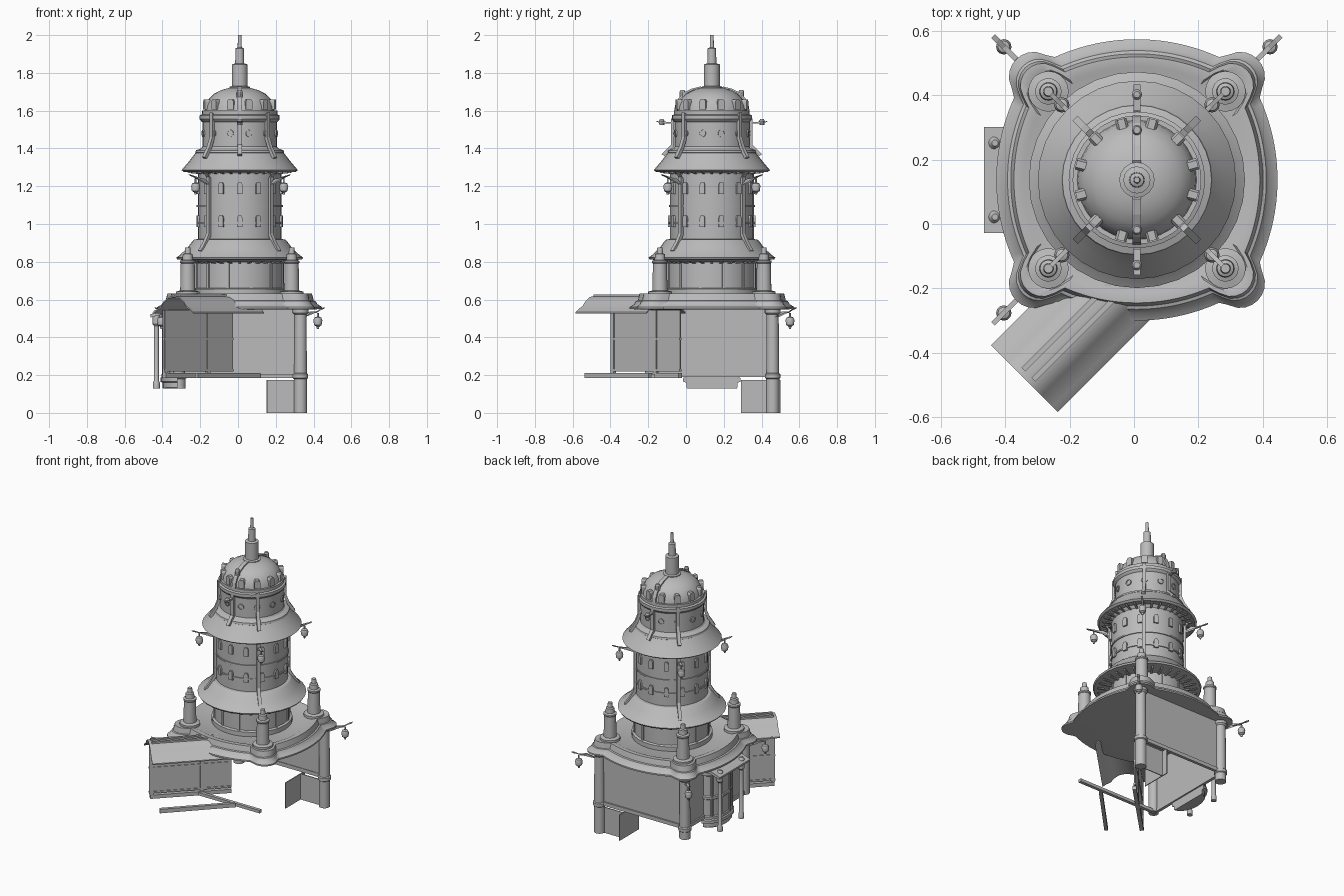
import bpy, bmesh, math
from mathutils import Matrix, Vector

cube = bpy.data.objects.get("Cube")
if cube:
    bpy.data.objects.remove(cube, do_unlink=True)

CX, CY = 0.009, 0.137
DIAGONALS = [math.radians(45 + 90 * i) for i in range(4)]

stone = bpy.data.materials.new("warm_grey")
stone.use_nodes = True
GREY = (0.5, 0.5, 0.5, 1)
stone.diffuse_color = GREY
stone.node_tree.nodes["Principled BSDF"].inputs["Base Color"].default_value = GREY


def finish(name, bm, matrix=Matrix(), smooth=True):
    bmesh.ops.recalc_face_normals(bm, faces=bm.faces)
    me = bpy.data.meshes.new(name)
    bm.to_mesh(me)
    bm.free()
    me.materials.append(stone)
    if smooth:
        me.shade_smooth()
        me.set_sharp_from_angle(angle=math.radians(32))
    ob = bpy.data.objects.new(name, me)
    ob.matrix_world = matrix
    bpy.context.collection.objects.link(ob)
    return ob


def loft(name, rings, matrix=Matrix()):
    """Skin a list of point rings and cap both ends."""
    bm = bmesh.new()
    rows = [[bm.verts.new(p) for p in ring] for ring in rings]
    n = len(rows[0])
    for a, b in zip(rows, rows[1:]):
        for i in range(n):
            j = (i + 1) % n
            bm.faces.new((a[i], a[j], b[j], b[i]))
    bm.faces.new(rows[0])
    bm.faces.new(rows[-1])
    return finish(name, bm, matrix)


def lathe(name, profile, x=CX, y=CY, n=32, z=0, matrix=None):
    ring = [(math.cos(2 * math.pi * i / n), math.sin(2 * math.pi * i / n)) for i in range(n)]
    return loft(name, [[(r * c, r * s, h) for c, s in ring] for r, h in profile],
                matrix or Matrix.Translation((x, y, z)))


def prism(name, poly, depth, loc, angle, smooth=False):
    """Polygon in (u, z), extruded along v, turned about z."""
    bm = bmesh.new()
    ends = [[bm.verts.new((u, v, z)) for u, z in poly] for v in (-depth / 2, depth / 2)]
    for e in ends:
        bm.faces.new(e)
    for i in range(len(poly)):
        j = (i + 1) % len(poly)
        bm.faces.new((ends[0][i], ends[0][j], ends[1][j], ends[1][i]))
    return finish(name, bm, Matrix.Translation(loc) @ Matrix.Rotation(angle, 4, 'Z'), smooth)


def box(name, a, b):
    """Axis-aligned box from low corner a to high corner b."""
    poly = [(a[0], a[2]), (b[0], a[2]), (b[0], b[2]), (a[0], b[2])]
    prism(name, poly, b[1] - a[1], (0, (a[1] + b[1]) / 2, 0), 0)


def strap(name, path, thick, width, angle):
    """Flat bar following a (radius, z) path on the tower."""
    poly = path + [(r + thick, z + thick * 0.6) for r, z in reversed(path)]
    prism(name, poly, width, (CX, CY, 0), angle)


def around(r, a, z=0):
    return (CX + r * math.cos(a), CY + r * math.sin(a), z)


def arch(w, h):
    return [(-w, 0), (w, 0), (w, h * .8), (w * .6, h), (-w * .6, h), (-w, h * .8)]


# Tower body, eaves, dome and spire
lathe("lower_drum", [(.25, .62), (.25, .655), (.235, .66), (.235, .82)])
lathe("lower_eave", [(.235, .8), (.3, .81), (.33, .812), (.336, .822), (.318, .835), (.278, .872), (.25, .91),
                     (.24, .918), (.222, .92)])
lathe("middle_drum", [(.222, .91), (.222, 1.0), (.228, 1.0), (.228, 1.01), (.222, 1.01), (.222, 1.09),
                      (.228, 1.09), (.228, 1.1), (.222, 1.1), (.222, 1.27), (.24, 1.29), (.24, 1.31)])
lathe("upper_eave", [(.22, 1.29), (.295, 1.275), (.308, 1.285), (.27, 1.33), (.235, 1.375), (.225, 1.39), (.2, 1.39)])
lathe("upper_drum", [(.225, 1.37), (.235, 1.378), (.232, 1.39), (.205, 1.4), (.198, 1.41), (.198, 1.54), (.205, 1.545),
                     (.212, 1.555), (.212, 1.575), (.2, 1.58), (.2, 1.6), (.185, 1.6)])
lathe("dome", [(.187, 1.59), (.182, 1.625), (.165, 1.66), (.135, 1.69), (.095, 1.71), (.05, 1.722)])
lathe("spire", [(.055, 1.71), (.055, 1.726), (.042, 1.73), (.042, 1.845), (.024, 1.85), (.022, 1.93),
                (.011, 1.935), (.009, 2.0)], n=16)

# Windows, portholes, dormers and eave brackets
for i in range(14):
    a = -math.pi / 2 + i * 2 * math.pi / 14
    for z in (.985, 1.16):
        prism("window_frame", arch(.014, .06), .02, around(.222, a, z), a + math.pi / 2)
for i in range(12):
    a = math.radians(15 + 30 * i)
    prism("dormer", arch(.018, .055), .06, around(.165, a, 1.605), a + math.pi / 2)
    turn = Matrix.Translation(around(.19, a, 1.48)) @ Matrix.Rotation(a, 4, 'Z') @ Matrix.Rotation(math.pi / 2, 4, 'Y')
    lathe("porthole", [(.02, 0), (.02, .014), (.014, .014), (.014, .01)], n=12, matrix=turn)
    strap("drum_pilaster", [(.23, .65), (.23, .8)], .01, .014, a)
for i in range(32):
    a = 2 * math.pi * i / 32
    strap("lower_bracket", [(.23, .79), (.3, .795)], .012, .014, a)
    strap("upper_bracket", [(.22, 1.265), (.27, 1.27)], .012, .012, a)

# Straps down the tower, with lanterns on arms
LANTERN = [(.005, 0), (.008, .012), (.02, .02), (.024, .045), (.018, .06), (.005, .065), (.005, .085)]


def lantern(r, a, z):
    x, y, _ = around(r, a)
    lathe("lantern", LANTERN, x, y, 12, z)


for a in DIAGONALS:
    strap("long_strap", [(.285, .85), (.25, .895), (.225, .94), (.225, 1.24), (.25, 1.27)], .016, .022, a)
    strap("upper_strap", [(.255, 1.345), (.22, 1.4), (.2, 1.45), (.2, 1.58)], .016, .022, a)
    strap("upper_arm", [(.22, 1.2), (.26, 1.235), (.31, 1.235), (.345, 1.25), (.365, 1.255)], .012, .014, a)
    lantern(.33, a, 1.155)
for a in DIAGONALS[:3]:
    strap("lower_arm", [(.47, .5), (.52, .53), (.57, .53), (.6, .545), (.62, .55)], .012, .016, a)
    lantern(.585, a, .445)
for a in (math.pi / 2, -math.pi / 2):
    strap("dome_rib", [(.19, 1.59), (.184, 1.625), (.167, 1.66), (.137, 1.69), (.097, 1.71), (.05, 1.722)], .01, .026, a)
    strap("centre_strap", [(.25, 1.36), (.2, 1.41), (.2, 1.55)], .016, .022, a)
    strap("side_peg", [(.2, 1.53), (.28, 1.535)], .016, .022, a)
    lathe("peg_tip", [(.014, 0), (.016, .02), (.01, .03)], *around(.265, a)[:2], 10, 1.525)
    lathe("dome_peg", [(.016, 0), (.016, .03), (.011, .04)], *around(.155, a)[:2], 10, 1.67)


# Terrace: four bowed sides merging into round corner lobes
def terrace_ring(inset, z, n=160):
    ring = []
    for i in range(n):
        a = 2 * math.pi * i / n
        c, s = math.cos(a), math.sin(a)
        m = max(abs(c), abs(s))
        k, R = .18, .617 - inset
        r = -k * m + math.sqrt(R * R - k * k * (1 - m * m))
        u, v = abs(c), abs(s)
        centre = .32 - inset * .5
        t, d = centre * (u + v), centre * (u - v)
        q = (.078 - inset * .15) ** 2 - d * d
        if q > 0:
            r = max(r, t + math.sqrt(q))
        ring.append((r * c, r * s, z))
    return ring


loft("terrace", [terrace_ring(*p) for p in
                 [(.04, .548), (0, .55), (0, .56), (.025, .575), (.035, .592), (.045, .595), (.05, .615),
                  (.055, .632), (.085, .632), (.1, .625)]], Matrix.Translation((CX, CY, 0)))

# Corner turrets above and columns below
for a in DIAGONALS:
    x, y, _ = around(.389, a)
    lathe("corner_turret", [(.063, .61), (.063, .642), (.04, .648), (.037, .79), (.041, .795), (.041, .805),
                            (.028, .81), (.026, .84), (.016, .845), (.014, .875)], x, y, 20)
for a, foot in zip(DIAGONALS, (0, .13)):
    x, y, _ = around(.455, a)
    lathe("corner_column", [(.035, foot), (.035, .18), (.041, .185), (.041, .205), (.034, .21), (.032, .52),
                            (.042, .53), (.042, .56)], x, y, 20)
lathe("short_column", [(.032, .19), (.032, .56)], *around(.455, DIAGONALS[2])[:2], 20)

# Lower hall: two thin walls, open on the diagonal and underneath
W, N, S, E = -.32, .46, -.185, .327
box("back_wall", (W, N - .006, .19), (E, N, .555))
box("side_wall", (W, S, .19), (W + .006, N, .555))
box("back_plinth", (W, N - .01, .19), (E, N + .01, .215))
box("side_plinth", (W - .01, S, .19), (W + .01, N, .215))
box("front_sill", (W, S, .185), (E - .035, S + .022, .205))
box("foot_wall_back", (.15, .452, 0), (.36, .458, .175))
box("foot_wall_side", (.15, .29, 0), (.156, .5, .175))


# Bay on the side wall with mullions, posts and canopy
def half_round(name, profile):
    n = 10
    arc = [math.pi / 2 + math.pi * i / n for i in range(n + 1)]
    rings = [[(.6 * r * math.cos(a), r * math.sin(a), z) for a in arc] for r, z in profile]
    loft(name, rings, Matrix.Translation((W, CY, 0)))


half_round("bay", [(.13, .13), (.135, .135), (.135, .16), (.152, .165), (.152, .185), (.14, .19), (.14, .205),
                   (.13, .21), (.13, .32), (.138, .325), (.138, .34), (.13, .345), (.13, .48), (.15, .49), (.15, .51)])
for i in range(1, 5):
    a = math.pi / 2 + math.pi * i / 5
    lathe("bay_mullion", [(.008, .2), (.008, .49)], W + .078 * math.cos(a), CY + .13 * math.sin(a), 8)
prism("bay_canopy", [(-.142, .505), (0, .545), (0, .555), (-.09, .54), (-.146, .52)], .33, (W, CY, 0), 0)
for y in (.022, .252):
    lathe("bay_post", [(.018, .13), (.018, .16), (.013, .17), (.013, .46), (.02, .47), (.02, .53), (.01, .545)],
          -.432, y, 12)

# Covered passage running off on the diagonal
Q = -math.pi / 4
half = [(.147, .533), (.125, .55), (.095, .565), (.075, .59), (.045, .612), (.015, .618)]
outer = half + [(-u, z) for u, z in reversed(half)]
prism("passage_roof", outer + [(u, z - .008) for u, z in reversed(outer)], .53, (-.153, -.293, 0), Q, True)
for u in (-.022, .022):
    prism("ridge_rail", [(u - .008, .612), (u + .008, .612), (u + .008, .626), (u - .008, .626)],
          .42, (-.18, -.32, 0), Q)


def bar(name, x0, y0, x1, y1, z0, z1, t):
    """Upright board between two plan points."""
    d = Vector((x1 - x0, y1 - y0))
    h = d.length / 2
    prism(name, [(-h, z0), (h, z0), (h, z1), (-h, z1)], t, ((x0 + x1) / 2, (y0 + y1) / 2, 0), math.atan2(d.y, d.x))


bar("passage_wall", -.395, -.395, -.03, -.03, .22, .545, .008)
for z in (.22, .385):
    bar("passage_rail", -.395, -.395, -.03, -.03, z, z + .012, .016)
for p in (-.385, -.16):
    bar("passage_post", p - .008, p - .008, p + .008, p + .008, .21, .545, .018)
bar("passage_sill", -.39, -.39, -.03, -.03, .185, .21, .025)
bar("outer_beam", -.22, -.53, .11, -.19, .185, .212, .022)
